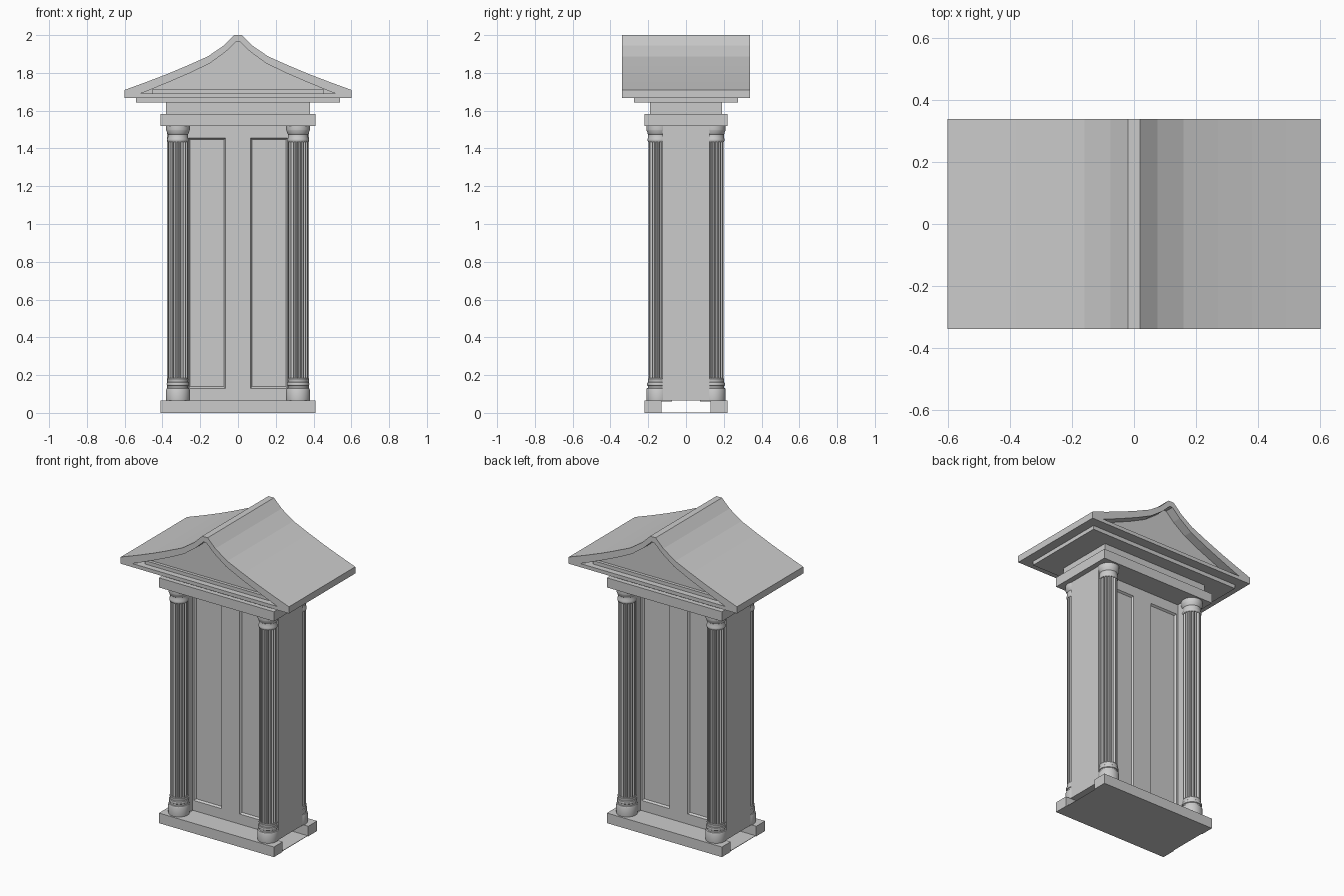
import bpy, bmesh, math
from mathutils import Vector

if "Cube" in bpy.data.objects:
    bpy.data.objects.remove(bpy.data.objects["Cube"])


def finish(name, bm, smooth=False):
    bmesh.ops.recalc_face_normals(bm, faces=bm.faces)
    mesh = bpy.data.meshes.new(name)
    bm.to_mesh(mesh)
    bm.free()
    ob = bpy.data.objects.new(name, mesh)
    bpy.context.collection.objects.link(ob)
    if smooth:
        bpy.ops.object.select_all(action='DESELECT')
        ob.select_set(True)
        bpy.context.view_layer.objects.active = ob
        bpy.ops.object.shade_smooth_by_angle(angle=math.radians(35))
    return ob


def box_mesh(x0, x1, y0, y1, z0, z1):
    bm = bmesh.new()
    bmesh.ops.create_cube(bm, size=1)
    for v in bm.verts:
        v.co = Vector((x1 if v.co.x > 0 else x0, y1 if v.co.y > 0 else y0,
                       z1 if v.co.z > 0 else z0))
    return bm


def box(name, *dims):
    return finish(name, box_mesh(*dims))


# Base: front and back sills joined by a thin floor
box("front_sill", -0.41, 0.41, -0.22, -0.13, 0, 0.065)
box("back_sill", -0.41, 0.41, 0.13, 0.22, 0, 0.065)
box("floor", -0.405, 0.405, -0.13, 0.13, 0, 0.003)
for side, y0, y1 in (("front", -0.13, -0.075), ("back", 0.075, 0.13)):
    box(side + "_threshold", -0.27, 0.27, y0, y1, 0.06, 0.065)

# Door wall, set back between the piers, with two recessed panels on each face
bm = box_mesh(-0.275, 0.275, -0.075, 0.075, 0.065, 1.52)
cuts = [((x, 0, 0), (1, 0, 0)) for x in (-0.262, -0.065, 0.065, 0.262)]
cuts += [((0, 0, z), (0, 0, 1)) for z in (0.13, 1.455)]
for co, no in cuts:
    bmesh.ops.bisect_plane(bm, geom=bm.verts[:] + bm.edges[:] + bm.faces[:],
                           plane_co=co, plane_no=no)
bm.normal_update()
panels = []
for f in bm.faces:
    c = f.calc_center_median()
    if abs(f.normal.y) > 0.9 and 0.065 < abs(c.x) < 0.262 and 0.13 < c.z < 1.455:
        panels.append(f)
bmesh.ops.inset_individual(bm, faces=panels, thickness=0.012, depth=-0.012)
finish("door_wall", bm)

# Side piers behind the columns
box("left_pier", -0.375, -0.272, -0.125, 0.125, 0.065, 1.52)
box("right_pier", 0.272, 0.375, -0.125, 0.125, 0.065, 1.52)

# Entablature
box("architrave", -0.41, 0.41, -0.22, 0.22, 1.52, 1.582)
box("frieze", -0.38, 0.38, -0.19, 0.19, 1.582, 1.642)
box("cornice", -0.54, 0.54, -0.275, 0.275, 1.642, 1.667)


def loft(bm, rings, closed_ends):
    vs = [[bm.verts.new(p) for p in r] for r in rings]
    n = len(vs[0])
    for a, b in zip(vs, vs[1:]):
        for i in range(n):
            j = (i + 1) % n
            bm.faces.new((a[i], a[j], b[j], b[i]))
    if closed_ends:
        bm.faces.new(vs[0])
        bm.faces.new(vs[-1])


# Roof: curved outline with a recessed gable at each end
def mirrored(half):
    return half + [(-x, z) for x, z in reversed(half)]


outer = mirrored([(0.6, 1.667), (0.6, 1.71), (0.49, 1.75), (0.38, 1.792), (0.27, 1.838),
                  (0.16, 1.887), (0.075, 1.945), (0.02, 2.0)])
inner = mirrored([(0.52, 1.69), (0.5, 1.697), (0.43, 1.725), (0.36, 1.754), (0.26, 1.797),
                  (0.15, 1.85), (0.065, 1.912), (0.01, 1.965)])
rings = [[(x, y, z) for x, z in p] for p, y in
         ((inner, -0.28), (inner, -0.338), (outer, -0.338),
          (outer, 0.338), (inner, 0.338), (inner, 0.28))]
bm = bmesh.new()
loft(bm, rings, True)
finish("roof", bm)
# Small ledge at the foot of each gable
box("front_gable_ledge", -0.455, 0.455, -0.3, -0.28, 1.69, 1.712)
box("back_gable_ledge", -0.455, 0.455, 0.28, 0.3, 1.69, 1.712)


# Columns: turned base and capital around a fluted shaft
def lathe(name, cx, cy, profile, n=32):
    bm = bmesh.new()
    ring = [2 * math.pi * i / n for i in range(n)]
    loft(bm, [[(cx + r * math.cos(a), cy + r * math.sin(a), z) for a in ring]
              for r, z in profile], True)
    finish(name, bm, True)


def shaft(name, cx, cy, z0, z1, flutes=18):
    pattern = (0.053, 0.053, 0.048, 0.0455, 0.048)
    steps = (0, 0.24, 0.4, 0.62, 0.84)
    pts = [(r, 2 * math.pi * (k + s) / flutes)
           for k in range(flutes) for r, s in zip(pattern, steps)]
    bm = bmesh.new()
    loft(bm, [[(cx + r * math.cos(a), cy + r * math.sin(a), z) for r, a in pts]
              for z in (z0, z1)], True)
    finish(name, bm)


base = [(0.062, 0.065), (0.063, 0.072), (0.063, 0.122), (0.06, 0.13), (0.054, 0.132),
        (0.054, 0.142), (0.058, 0.145), (0.06, 0.152), (0.058, 0.16), (0.054, 0.163),
        (0.054, 0.172), (0.055, 0.175), (0.055, 0.18), (0.052, 0.184)]
capital = [(0.053, 1.435), (0.056, 1.44), (0.057, 1.448), (0.054, 1.455), (0.053, 1.475),
           (0.056, 1.478), (0.058, 1.486), (0.062, 1.494), (0.063, 1.5), (0.063, 1.52)]
for sx, side in ((-1, "left"), (1, "right")):
    for sy, end in ((-1, "front"), (1, "back")):
        tag = end + "_" + side
        x, y = 0.318 * sx, 0.147 * sy
        lathe("column_base_" + tag, x, y, base)
        shaft("column_shaft_" + tag, x, y, 0.18, 1.44)
        lathe("column_capital_" + tag, x, y, capital)
